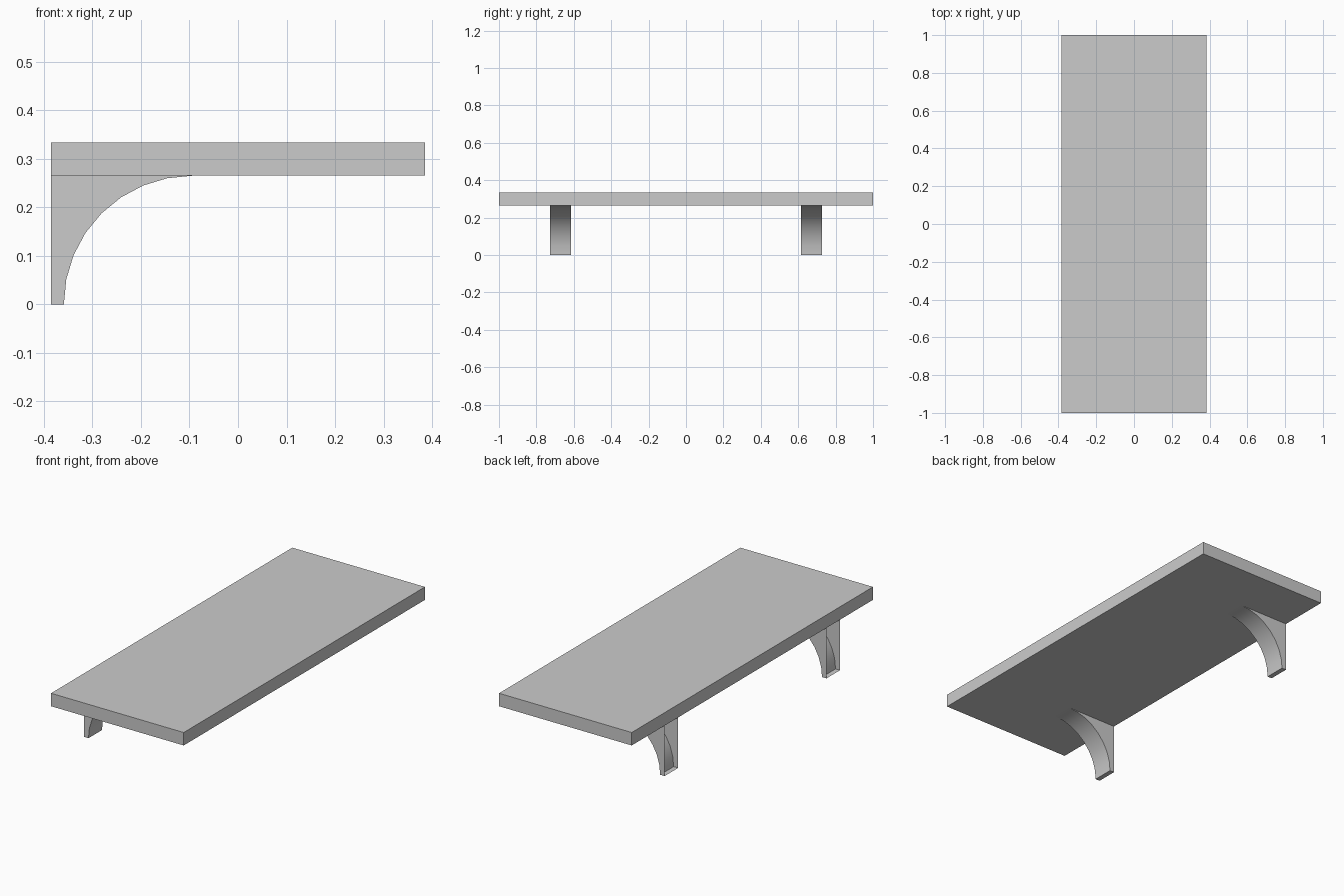
import bpy, bmesh
from math import sin, cos, pi

if "Cube" in bpy.data.objects:
    bpy.data.objects.remove(bpy.data.objects["Cube"])

BACK, Z0, Z1 = -0.385, 0.265, 0.333


def add_object(name, bm):
    mesh = bpy.data.meshes.new(name)
    bm.to_mesh(mesh)
    bm.free()
    ob = bpy.data.objects.new(name, mesh)
    bpy.context.collection.objects.link(ob)
    return ob


# Shelf board
bm = bmesh.new()
bmesh.ops.create_cube(bm, size=1)
bmesh.ops.scale(bm, vec=(-2 * BACK, 2, Z1 - Z0), verts=bm.verts)
bmesh.ops.translate(bm, vec=(0, 0, (Z0 + Z1) / 2), verts=bm.verts)
add_object("shelf_board", bm)

# Bracket: hollow shell with a quarter-circle front, open at the wall side
R, CX, STEPS = Z0, -0.094, 8
profile = [(BACK, 0)]
for i in range(STEPS + 1):
    a = i / STEPS * pi / 2
    profile.append((CX - R * cos(a), R * sin(a)))
profile.append((BACK, Z0))

bm = bmesh.new()
near = [bm.verts.new((x, 0.615, z)) for x, z in profile]
far = [bm.verts.new((x, 0.727, z)) for x, z in profile]
bm.faces.new(near)
bm.faces.new(far[::-1])
for i in range(STEPS + 1):  # foot and curved strip
    bm.faces.new((near[i], far[i], far[i + 1], near[i + 1]))
bracket = add_object("brackets", bm)

# Second bracket mirrored across the middle of the shelf
mirror = bracket.modifiers.new("mirror", 'MIRROR')
mirror.use_axis = (False, True, False)
mirror.use_mirror_merge = False

bpy.context.view_layer.objects.active = bracket
bracket.select_set(True)
bpy.ops.object.shade_smooth_by_angle(angle=pi / 6)
